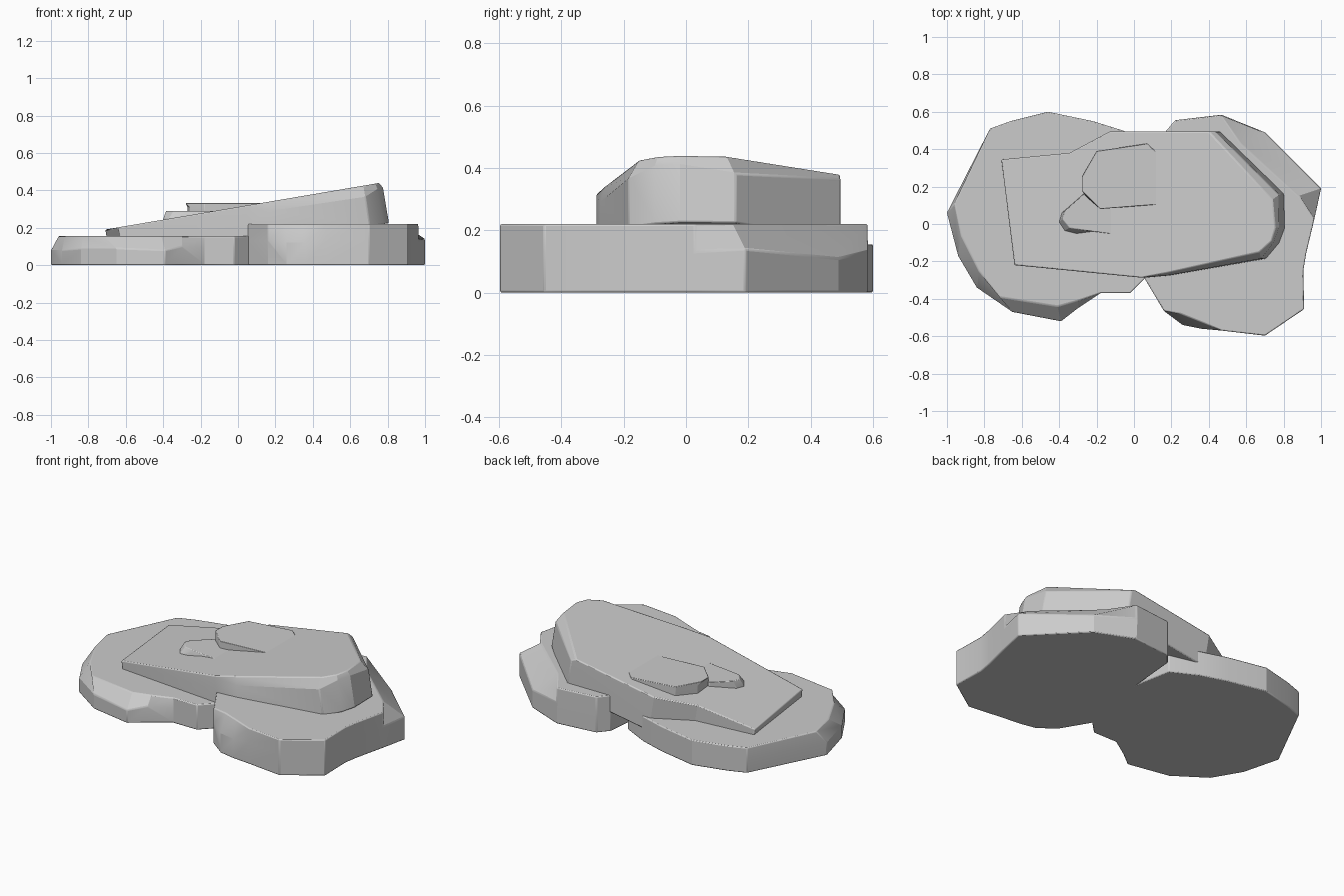
import bpy, bmesh, math
from mathutils import Matrix


def slab(name, outline, z0, z1, matrix=Matrix(), bevel=0.006):
    """Stone slab. Outline points are (x, y), or (x, y, top x, top y, chamfer z)."""
    bm = bmesh.new()
    rings = [[], [], []]
    for p in outline:
        x, y = p[:2]
        tx, ty, zm = p[2:] if len(p) > 2 else (x, y, z0 + 0.6 * (z1 - z0))
        for ring, co in zip(rings, ((x, y, z0), (x, y, zm), (tx, ty, z1))):
            v = bm.verts.new(matrix @ Matrix.Translation(co).translation)
            v.co.z = max(v.co.z, 0)
            ring.append(v)
    n = len(outline)
    for lo, hi in zip(rings, rings[1:]):
        for i in range(n):
            j = (i + 1) % n
            bm.faces.new((lo[i], lo[j], hi[j], hi[i]))
    bm.faces.new(rings[0][::-1])
    bm.faces.new(rings[2])
    bmesh.ops.recalc_face_normals(bm, faces=bm.faces)
    me = bpy.data.meshes.new(name)
    bm.to_mesh(me)
    bm.free()
    ob = bpy.data.objects.new(name, me)
    bpy.context.collection.objects.link(ob)
    mod = ob.modifiers.new("worn_edges", 'BEVEL')
    mod.width = bevel
    mod.segments = 2
    mod.limit_method = 'ANGLE'
    mod.angle_limit = math.radians(35)
    bpy.context.view_layer.objects.active = ob
    ob.select_set(True)
    bpy.ops.object.shade_smooth_by_angle(angle=math.radians(22))
    ob.select_set(False)
    return ob


# Low left slab, chamfered along its left and front sides
slab("low_left_slab", [
    (-1.0, 0.06, -0.96, 0.11, 0.08), (-0.94, -0.17, -0.925, -0.06, 0.08),
    (-0.84, -0.34, -0.83, -0.25, 0.09), (-0.65, -0.47, -0.72, -0.39, 0.09),
    (-0.39, -0.52, -0.41, -0.44, 0.08), (-0.30, -0.45, -0.30, -0.41, 0.10),
    (-0.18, -0.37), (-0.02, -0.37), (0.06, -0.29), (0.16, 0.1),
    (0.10, 0.42), (-0.06, 0.50), (-0.22, 0.55), (-0.46, 0.60),
    (-0.66, 0.55), (-0.77, 0.51)], 0, 0.155)

# Higher right slab, chamfered at front left and back right
slab("high_right_slab", [
    (0.05, -0.28), (0.16, -0.465), (0.26, -0.54, 0.25, -0.48, 0.12),
    (0.36, -0.56, 0.35, -0.52, 0.12), (0.47, -0.57), (0.70, -0.597),
    (0.91, -0.455), (0.905, -0.25), (0.92, -0.16), (0.965, 0.03),
    (1.0, 0.19, 0.88, 0.15, 0.14), (0.70, 0.49, 0.57, 0.43, 0.11),
    (0.47, 0.583), (0.22, 0.555), (0.165, 0.49), (0.13, 0.1)], 0, 0.22)

# Tilted slab leaning across both, rising to the right
tilt = math.atan(0.17)
lean = (Matrix.Translation((0, 0, 0.311)) @ Matrix.Rotation(-tilt, 4, 'Y')
        @ Matrix.Diagonal((1 / math.cos(tilt), 1, 1, 1)))
slab("tilted_slab", [
    (-0.71, 0.345), (-0.345, 0.38), (-0.13, 0.495), (0.43, 0.495, 0.40, 0.493, -0.02),
    (0.765, 0.16, 0.74, 0.13, -0.06), (0.77, -0.02, 0.755, -0.02, -0.03),
    (0.74, -0.1, 0.735, -0.09, -0.03), (0.67, -0.185, 0.67, -0.15, -0.06),
    (0.17, -0.275, 0.18, -0.26, -0.05), (0.04, -0.287), (-0.64, -0.22)],
    -0.22, 0, lean)

# Two thin level flakes emerging from the tilted face
slab("upper_flake", [
    (-0.27, 0.27, -0.28, 0.25, 0.31), (-0.20, 0.39), (0.07, 0.43), (0.125, 0.38),
    (0.13, 0.105), (-0.18, 0.08), (-0.26, 0.15, -0.28, 0.18, 0.31)], 0.24, 0.331,
    bevel=0.003)
slab("lower_flake", [
    (-0.40, 0.01, -0.385, 0.03, 0.25), (-0.385, 0.06, -0.37, 0.07, 0.25),
    (-0.27, 0.16), (-0.10, 0.15), (-0.10, -0.055), (-0.31, -0.05, -0.28, -0.03, 0.26),
    (-0.37, -0.035, -0.345, -0.02, 0.25)], 0.18, 0.29, bevel=0.003)
